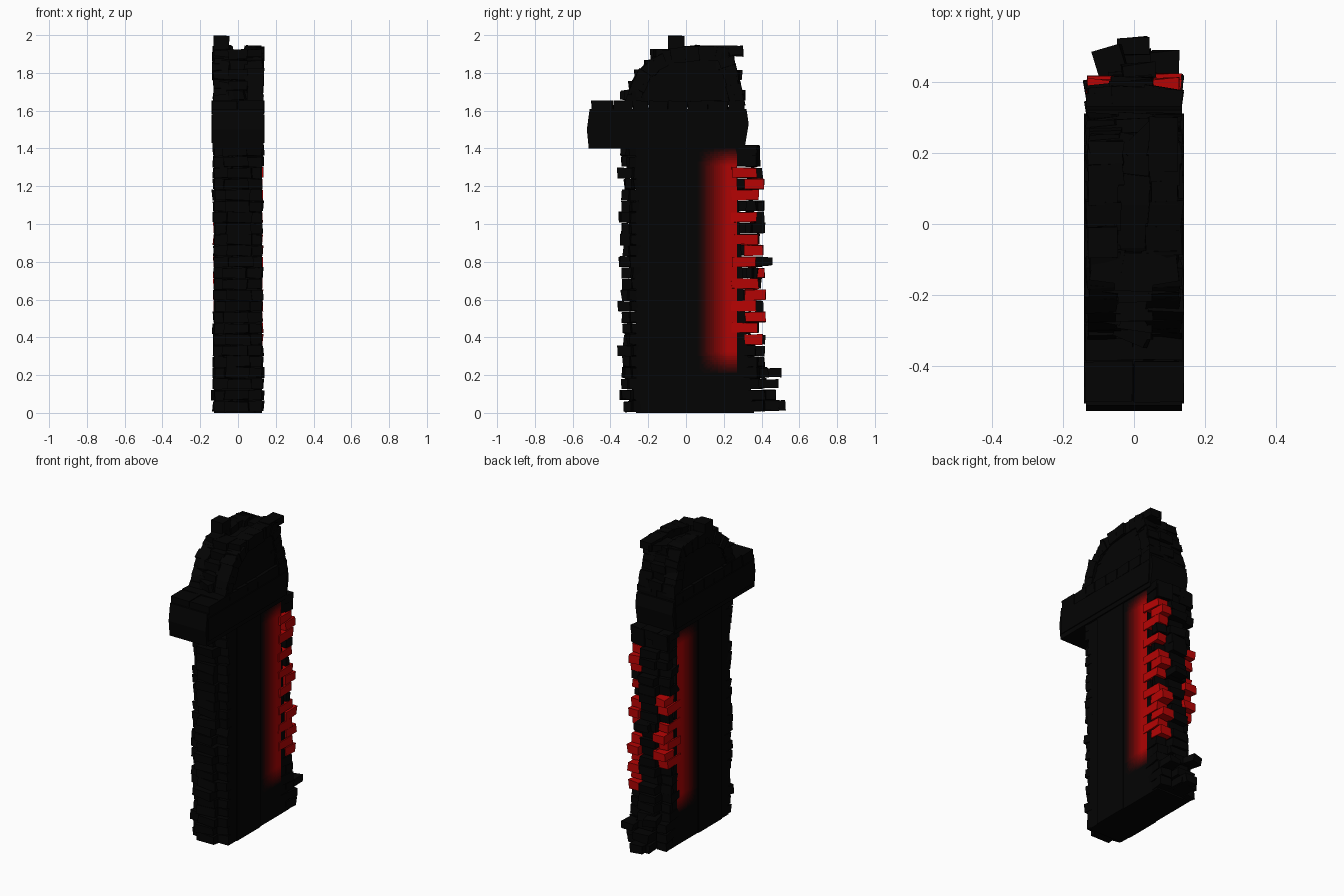
import bpy, bmesh, math, random
from mathutils import Matrix, Vector, Euler

if "Cube" in bpy.data.objects:
    bpy.data.objects.remove(bpy.data.objects["Cube"])

random.seed(7)


def material(name, rgb):
    m = bpy.data.materials.new(name)
    m.diffuse_color = (*rgb, 1)
    m.use_nodes = True
    m.node_tree.nodes["Principled BSDF"].inputs["Base Color"].default_value = m.diffuse_color
    return m


# Dark stone to glowing red, in steps for the fading side panels
LEVELS = 20
shades = []
for i in range(LEVELS):
    t = i / (LEVELS - 1)
    shades.append(material("glow_%d" % i, (0.001 + 0.47 * t ** 1.9, 0.001, 0.001)))
DARK, RED = 0, LEVELS - 1


def finish(bm, name, mats):
    me = bpy.data.meshes.new(name)
    bm.normal_update()
    bm.to_mesh(me)
    bm.free()
    ob = bpy.data.objects.new(name, me)
    for m in mats:
        me.materials.append(m)
    bpy.context.collection.objects.link(ob)
    return ob


def brick(bm, x0, x1, y0, y1, z0, z1, rot=(0, 0, 0), jit=0.005):
    """Box between limits, turned about its middle, with chipped corners."""
    c = Vector(((x0 + x1) / 2, (y0 + y1) / 2, (z0 + z1) / 2))
    s = Matrix.Diagonal((x1 - x0, y1 - y0, z1 - z0, 1))
    mat = Matrix.Translation(c) @ Euler(rot).to_matrix().to_4x4() @ s
    for v in bmesh.ops.create_cube(bm, size=1, matrix=mat)["verts"]:
        v.co += Vector([random.uniform(-jit, jit) for _ in range(3)])
        v.co.z = max(v.co.z, 0)


def slab(name, profile, half):
    """Side profile (y, z) pulled across x."""
    bm = bmesh.new()
    f = bm.faces.new([bm.verts.new((-half, y, z)) for y, z in profile])
    r = bmesh.ops.extrude_face_region(bm, geom=[f])
    bmesh.ops.translate(bm, vec=(2 * half, 0, 0),
                        verts=[v for v in r["geom"] if isinstance(v, bmesh.types.BMVert)])
    bmesh.ops.recalc_face_normals(bm, faces=bm.faces[:])
    return finish(bm, name, [shades[DARK]])


# Main wall, with a leaning back edge
slab("wall_core", [(-0.265, 0), (0.36, 0), (0.33, 0.25), (0.265, 1.3), (0.26, 1.42), (-0.265, 1.42)], 0.122)
slab("front_side_panel", [(-0.19, 0), (0.05, 0), (0.05, 1.41), (-0.19, 1.41)], 0.127)

# Glowing side panels: grid of cells fading to dark in front, above and below
bm = bmesh.new()
ys = [0.06 + 0.011 * i for i in range(20)]
zs = [0.21 + 0.01 * i for i in range(12)] + [0.6, 0.95, 1.28] + [1.29 + 0.01 * i for i in range(12)]
for s in (-1, 1):
    for z0, z1 in zip(zs, zs[1:]):
        edge = min(1, ((z0 + z1) / 2 - 0.20) / 0.12, (1.41 - (z0 + z1) / 2) / 0.1)
        for y0, y1 in zip(ys, ys[1:]):
            fade = min(1, ((y0 + y1) / 2 - 0.06) / 0.16)
            p = [(y0, z0), (y1, z0), (y1, z1), (y0, z1)]
            f = bm.faces.new([bm.verts.new((s * 0.1245, y, z)) for y, z in p[::s]])
            f.material_index = round((LEVELS - 1) * max(0, fade * edge) * 0.95)
finish(bm, "glowing_side_panels", shades)

# Front courses of rough bricks, corners set back and turned
bm = bmesh.new()
COURSES, PITCH = 24, 0.0588
for i in range(COURSES):
    z0 = 0.008 + i * PITCH
    mid = random.uniform(-0.015, 0.015)
    out = random.uniform(0.325, 0.345) + (0.018 if i % 4 == 1 else 0)
    brick(bm, mid - 0.065, mid + 0.065, -out, -0.22, z0, z0 + 0.054,
          (random.uniform(-.04, .04), 0, random.uniform(-.12, .12)))
    for s in (-1, 1):
        a, b = sorted((s * 0.03, s * 0.122))
        brick(bm, a, b, -random.uniform(0.285, 0.315), -0.22 - 0.02 * (i % 2), z0, z0 + 0.054,
              (0, 0, s * random.uniform(.08, .25)))
finish(bm, "front_bricks", [shades[DARK]])

# Back courses: long and short corner bricks, many of them red, darker middle
dark, red = bmesh.new(), bmesh.new()
right_red = {6, 7, 8, 9, 10, 11, 13, 14, 15, 17, 19, 20, 21}
left_red = {9, 10, 11, 12, 13, 15, 16}
for i in range(COURSES):
    z0 = 0.01 + i * PITCH
    z1 = z0 + 0.053
    foot = max(0, 0.075 - i * 0.015)
    for s in (-1, 1):
        glow = i in (right_red if s > 0 else left_red)
        y0, y1 = (0.24, 0.375) if i % 2 else (0.31, 0.415)
        if not glow:
            y0, y1 = y0 + 0.01, random.uniform(0.34, 0.385)
        y1 += foot * 0.7 + random.uniform(-0.01, 0.01)
        a, b = sorted((s * random.uniform(0.045, 0.07), s * 0.13))
        brick(red if glow else dark, a, b, y0, y1, z0, z1,
              (0, 0, random.uniform(-.05, .05) - (0 if glow else s * 0.12)), 0.004)
    mid = random.uniform(0.375, 0.42) + foot
    brick(dark, -0.06, 0.055, 0.2, mid, z0, z1, (0, 0, random.uniform(-.1, .1)))
# A few big loose stones near the foot and the shoulder
brick(dark, -0.05, 0.04, 0.40, 0.525, 0.012, 0.065)
brick(dark, -0.1, -0.02, 0.38, 0.495, 0.19, 0.235, (0, 0, 0.3))
brick(dark, 0.05, 0.125, 0.36, 0.485, 0.13, 0.175)
brick(dark, -0.03, 0.06, 0.35, 0.45, 0.78, 0.825, (0, 0, 0.1))
for s in (-1, 1):
    brick(dark, s * 0.075 - 0.05, s * 0.075 + 0.05, 0.24, 0.385, 1.31, 1.41, (0, 0, -s * 0.1))
finish(dark, "back_bricks_dark", [shades[DARK]])
finish(red, "back_bricks_red", [shades[RED]])

# Overhanging beam and the brick course on it
slab("beam", [(-0.515, 1.40), (0.31, 1.40), (0.332, 1.53), (0.32, 1.61), (-0.51, 1.61), (-0.525, 1.5)], 0.135)
slab("beam_side_band", [(-0.505, 1.43), (0.30, 1.43), (0.31, 1.58), (-0.505, 1.58)], 0.141)
bm = bmesh.new()
y = -0.5
while y < 0.28:
    w = random.uniform(0.08, 0.12)
    for a, b in ((-0.138, -0.004), (0.0, 0.138)):
        brick(bm, a, b, y, min(y + w - 0.004, 0.315), 1.585, 1.652, (0, 0, 0), 0.003)
    y += w
finish(bm, "beam_top_bricks", [shades[DARK]])

# Rounded crown: core plus a rim of bricks along both sides
crown = [(-0.32, 1.63), (-0.29, 1.725), (-0.245, 1.81), (-0.175, 1.875), (-0.08, 1.92),
         (0.06, 1.935), (0.17, 1.935), (0.23, 1.92), (0.255, 1.84), (0.28, 1.74), (0.305, 1.63)]
cy, cz = 0.02, 1.63
slab("crown_core", [(cy + (y - cy) * 0.88, cz + (z - cz) * 0.88) for y, z in crown], 0.118)
bm = bmesh.new()
for s in (-1, 1):
    for (y0, z0), (y1, z1) in zip(crown, crown[1:]):
        d = Vector((y1 - y0, z1 - z0))
        n = Vector((d.y, -d.x)).normalized() * 0.033
        for k in (0.25, 0.75):
            m = Vector((y0, z0)) + d * k + n
            h = d.length / 4 + 0.004
            lift = random.uniform(0, 0.01)
            a, b = sorted((s * random.uniform(0.03, 0.05), s * random.uniform(0.124, 0.136)))
            brick(bm, a, b, m.x - h, m.x + h, m.y - 0.035, m.y + 0.035 + lift,
                  (math.atan2(d.y, d.x), 0, 0), 0.006)
finish(bm, "crown_rim_bricks", [shades[DARK]])

# Level bricks on the crown ends, broken stones in its channel and on top
bm = bmesh.new()
for i, (f, b) in enumerate(((-0.32, 0.315), (-0.30, 0.28), (-0.27, 0.295), (-0.22, 0.26), (-0.19, 0.25))):
    z = 1.655 + i * 0.054
    for s in (-1, 1):
        x0, x1 = sorted((s * 0.03, s * 0.122))
        brick(bm, x0, x1, f + 0.025, f + 0.12, z, z + 0.05, (0, 0, s * 0.15))
        brick(bm, x0, x1, b - 0.1, b - 0.015, z, z + 0.05, (0, 0, -s * 0.1))
    brick(bm, -0.05, 0.05, f, f + 0.11, z, z + 0.05, (0, 0, random.uniform(-.15, .15)))
    brick(bm, -0.05, 0.05, b - 0.11, b, z, z + 0.05, (0, 0, random.uniform(-.15, .15)))
brick(bm, -0.129, -0.048, -0.095, -0.01, 1.90, 1.998, jit=0.003)
brick(bm, 0.04, 0.125, 0.15, 0.30, 1.895, 1.945, jit=0.003)
brick(bm, -0.02, 0.11, 0.17, 0.27, 1.89, 1.925, (0, 0, 0.75))
brick(bm, -0.05, 0.05, -0.33, -0.25, 1.66, 1.71, (0.1, 0, -0.4))
finish(bm, "crown_loose_bricks", [shades[DARK]])
